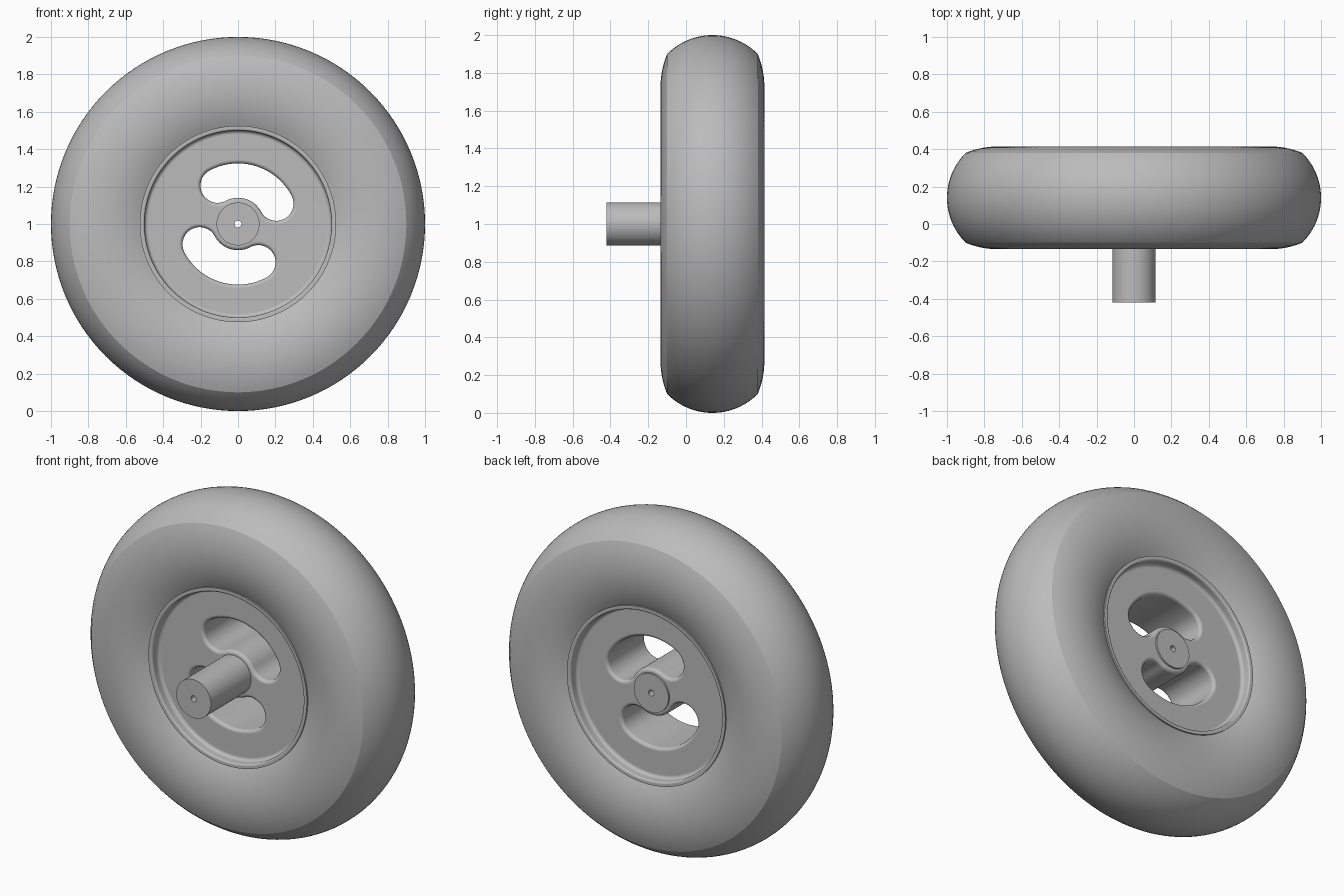
import bpy, bmesh, math

cube = bpy.data.objects.get("Cube")
if cube:
    bpy.data.objects.remove(cube, do_unlink=True)

CY, CZ = 0.14, 1.0          # wheel centre
DISC = 0.18                 # half thickness of the wheel disc

grey = bpy.data.materials.new("plain grey")
grey.use_nodes = True
colour = (0.5, 0.5, 0.5, 1)
grey.diffuse_color = colour
grey.node_tree.nodes["Principled BSDF"].inputs["Base Color"].default_value = colour


def make_object(name, bm):
    bmesh.ops.recalc_face_normals(bm, faces=bm.faces)
    mesh = bpy.data.meshes.new(name)
    bm.to_mesh(mesh)
    bm.free()
    obj = bpy.data.objects.new(name, mesh)
    obj.location = (0, CY, CZ)
    mesh.materials.append(grey)
    bpy.context.collection.objects.link(obj)
    return obj


def select(obj):
    bpy.ops.object.select_all(action='DESELECT')
    obj.select_set(True)
    bpy.context.view_layer.objects.active = obj


def smooth(obj, angle=30):
    select(obj)
    bpy.ops.object.shade_smooth_by_angle(angle=math.radians(angle))
    mod = obj.modifiers.new("weighted normals", 'WEIGHTED_NORMAL')
    mod.keep_sharp = True


def bridge(bm, a, b):
    for i in range(len(a)):
        j = (i + 1) % len(a)
        bm.faces.new((a[i], a[j], b[j], b[i]))


def lathe(name, profile, segments=128):
    """Spin a closed (radius, y) profile around the y axis."""
    bm = bmesh.new()
    rings = []
    for k in range(segments):
        t = 2 * math.pi * k / segments
        rings.append([bm.verts.new((r * math.cos(t), y, r * math.sin(t))) for r, y in profile])
    for k in range(segments):
        bridge(bm, rings[k], rings[(k + 1) % segments])
    return make_object(name, bm)


def arc(cx, cy, r, a0, a1, n):
    return [(cx + r * math.cos(math.radians(a0 + (a1 - a0) * i / n)),
             cy + r * math.sin(math.radians(a0 + (a1 - a0) * i / n))) for i in range(n + 1)]


def mirrored(half):
    """Close a half profile by mirroring it across y = 0."""
    return half + [(r, -y) for r, y in reversed(half) if abs(y) > 1e-6]


# Tyre: bulging sidewall, crease at the shoulder, rounded tread
sidewall = [(r, 0.275 - 0.455 + math.sqrt(0.455 ** 2 - (r - 0.725) ** 2))
            for r in [0.52 + 0.38 * i / 16 for i in range(17)]]
shoulder_y = sidewall[-1][1]
tread_r = (0.1 ** 2 + shoulder_y ** 2) / 0.2
tread_a = math.degrees(math.asin(shoulder_y / tread_r))
tread = arc(1 - tread_r, 0, tread_r, tread_a, 0, 12)
tyre = lathe("tyre", mirrored([(0.5, 0.2)] + sidewall + tread[1:]))
smooth(tyre, 20)

# Rim: raised lip, recess wall and filleted disc face
lip = [(0.1, DISC)] + arc(0.48, DISC + 0.02, 0.02, -90, 0, 6) \
    + [(0.5, 0.222)] + arc(0.51, 0.228, 0.01, 180, 90, 4) + [(0.525, 0.238), (0.525, 0.2)]
rim = lathe("wheel_disc", mirrored(lip))


def slot_outline(r, turn):
    """Curved slot with round ends, following a circle about the hub."""
    mid, a0, a1 = 0.232, 28, 118
    end = [(mid * math.cos(math.radians(a)), mid * math.sin(math.radians(a))) for a in (a0, a1)]
    pts = arc(0, 0, mid + r, a0, a1, 28)
    pts += arc(*end[1], r, a1, a1 + 180, 16)[1:]
    pts += arc(0, 0, mid - r, a1, a0, 28)[1:]
    pts += arc(*end[0], r, a0 + 180, a0 + 360, 16)[1:-1]
    return [(x * turn, z * turn) for x, z in pts]


# Slot cutters flare at both faces to leave rounded edges
FILLET = 0.02
layers = [(0.3, FILLET)]
for i in range(7):
    a = math.radians(90 * i / 6)
    layers.append((DISC - FILLET + FILLET * math.cos(a), FILLET * (1 - math.sin(a))))
layers += [(-y, f) for y, f in reversed(layers)]
for turn in (1, -1):
    bm = bmesh.new()
    rings = [[bm.verts.new((x, y, z)) for x, z in slot_outline(0.092 + f, turn)] for y, f in layers]
    for a, b in zip(rings, rings[1:]):
        bridge(bm, a, b)
    bm.faces.new(rings[0])
    bm.faces.new(rings[-1])
    cutter = make_object("slot_cutter", bm)
    cutter.hide_render = True
    mod = rim.modifiers.new("slot", 'BOOLEAN')
    mod.operation = 'DIFFERENCE'
    mod.solver = 'EXACT'
    mod.object = cutter
    select(rim)
    bpy.ops.object.modifier_apply(modifier=mod.name)
    bpy.data.objects.remove(cutter, do_unlink=True)
smooth(rim)

# Axle with a fine bore, standing just proud of the back of the disc
axle = lathe("axle", [(0.018, -0.56), (0.115, -0.56), (0.115, 0.19), (0.018, 0.19)], 64)
smooth(axle)
